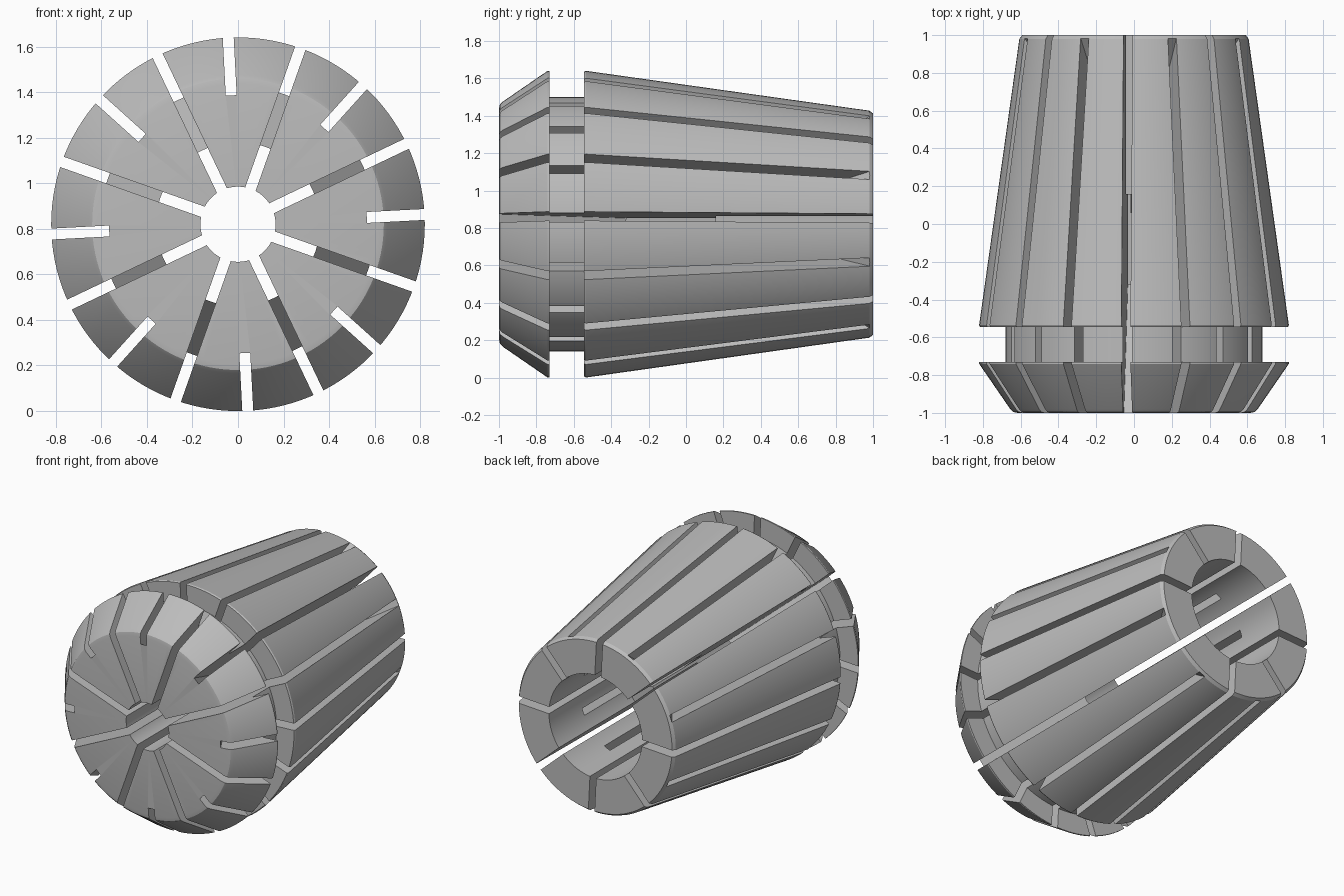
import bpy, bmesh, math
from mathutils import Vector

if "Cube" in bpy.data.objects:
    bpy.data.objects.remove(bpy.data.objects["Cube"])

R = 0.82            # largest radius, also the height of the axis
SEG = 128           # sides of the turned body
SLOT_W = 0.048

steel = bpy.data.materials.new("steel grey")
steel.diffuse_color = (0.5, 0.5, 0.5, 1)
steel.use_nodes = True
steel.node_tree.nodes["Principled BSDF"].inputs["Base Color"].default_value = steel.diffuse_color


def polar(r, y, a, side=0.0):
    """Point at radius r and angle a around the y axis, shifted sideways."""
    return Vector((r * math.cos(a) - side * math.sin(a), y,
                   R + r * math.sin(a) + side * math.cos(a)))


def make_object(name, bm):
    bmesh.ops.recalc_face_normals(bm, faces=bm.faces)
    me = bpy.data.meshes.new(name)
    bm.to_mesh(me)
    bm.free()
    me.materials.append(steel)
    ob = bpy.data.objects.new(name, me)
    bpy.context.collection.objects.link(ob)
    return ob


# Turned body: closed (radius, y) section with nose cone, groove, taper and stepped bore
section = [(0.165, -1), (0.615, -1), (0.64, -0.995), (0.655, -0.98),
           (0.82, -0.74), (0.82, -0.73), (0.68, -0.73), (0.68, -0.545),
           (0.815, -0.545), (0.82, -0.535), (0.607, 0.98), (0.592, 1),
           (0.36, 1), (0.36, 0.16), (0.165, 0.16)]
bm = bmesh.new()
rings = [[bm.verts.new(polar(r, y, 2 * math.pi * i / SEG)) for r, y in section]
         for i in range(SEG)]
n = len(section)
for i in range(SEG):
    a, b = rings[i], rings[(i + 1) % SEG]
    for j in range(n):
        k = (j + 1) % n
        bm.faces.new((a[j], a[k], b[k], b[j]))
collet = make_object("collet_body", bm)

# Saw slots: eight from the front and eight from the back, each with a slanted end
front_slot = [(0.135, -1.1), (0.95, -1.1), (0.95, 1.45), (0.135, 0.345)]
back_slot = [(0.135, 1.1), (0.95, 1.1), (0.95, -1.65), (0.135, -0.27)]
bm = bmesh.new()
for i in range(16):
    ang = math.radians(93 + 22.5 * i)
    outline = front_slot if i % 2 else back_slot
    lo = [bm.verts.new(polar(r, y, ang, -SLOT_W / 2)) for r, y in outline]
    hi = [bm.verts.new(polar(r, y, ang, SLOT_W / 2)) for r, y in outline]
    bm.faces.new(lo)
    bm.faces.new(hi[::-1])
    for j in range(4):
        k = (j + 1) % 4
        bm.faces.new((lo[j], hi[j], hi[k], lo[k]))
cutter = make_object("slot_cutter", bm)

cut = collet.modifiers.new("slots", 'BOOLEAN')
cut.operation = 'DIFFERENCE'
cut.solver = 'EXACT'
cut.object = cutter
bpy.context.view_layer.objects.active = collet
collet.select_set(True)
bpy.ops.object.modifier_apply(modifier=cut.name)
bpy.data.objects.remove(cutter)

# Smooth turned surfaces, crisp slot edges
bpy.ops.object.shade_smooth_by_angle(angle=math.radians(28))
